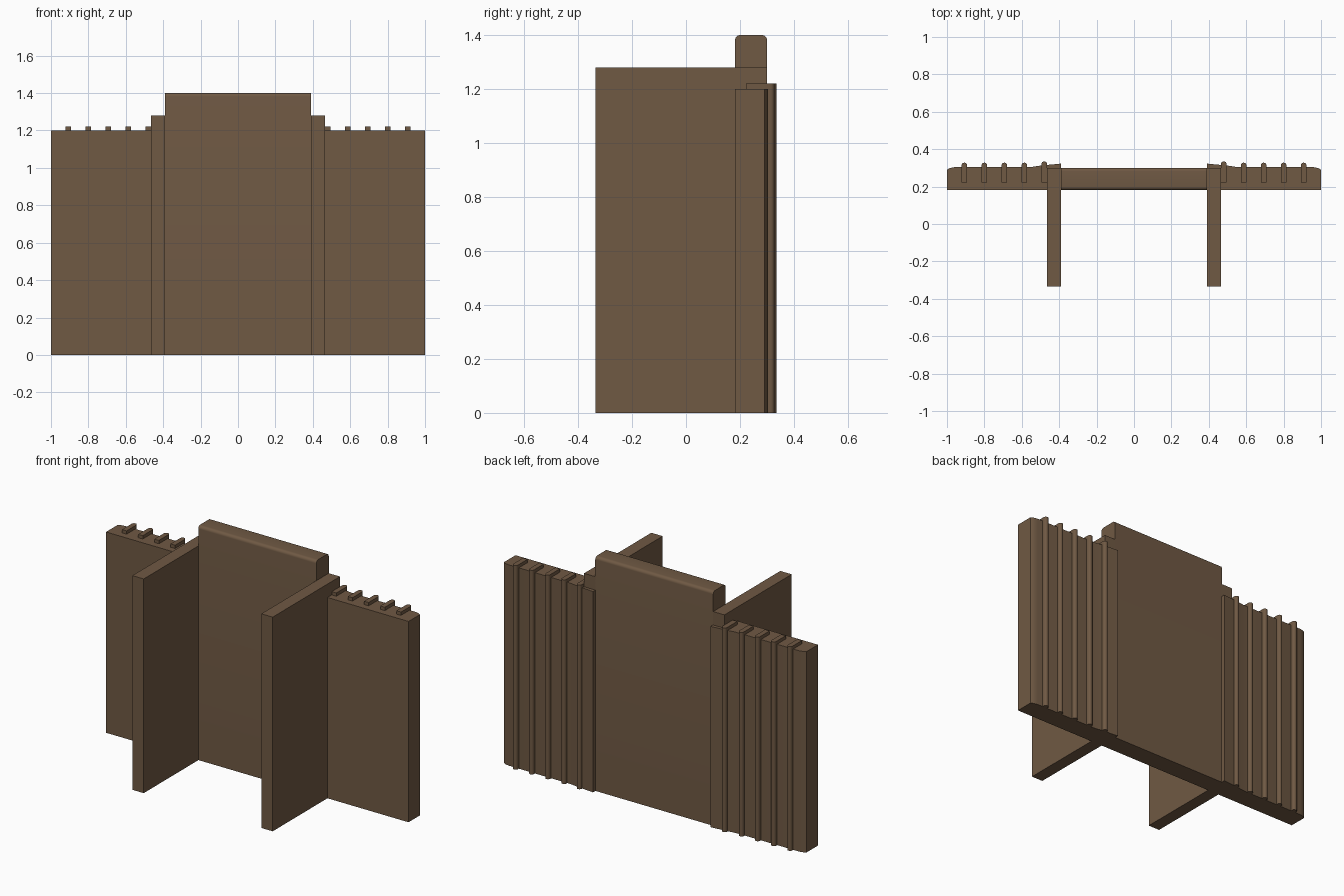
import bpy, bmesh, math

if "Cube" in bpy.data.objects:
    bpy.data.objects.remove(bpy.data.objects["Cube"])

wood = bpy.data.materials.new("brown wood")
wood.diffuse_color = (0.16, 0.10, 0.057, 1)
wood.use_nodes = True
wood.node_tree.nodes["Principled BSDF"].inputs["Base Color"].default_value = wood.diffuse_color


def extrude(name, pts, vec):
    """Closed profile swept along a vector."""
    bm = bmesh.new()
    face = bm.faces.new([bm.verts.new(p) for p in pts])
    top = bmesh.ops.extrude_face_region(bm, geom=[face])["geom"]
    bmesh.ops.translate(bm, vec=vec, verts=[v for v in top if isinstance(v, bmesh.types.BMVert)])
    bmesh.ops.recalc_face_normals(bm, faces=bm.faces)
    me = bpy.data.meshes.new(name)
    bm.to_mesh(me)
    bm.free()
    me.materials.append(wood)
    ob = bpy.data.objects.new(name, me)
    bpy.context.collection.objects.link(ob)
    bpy.context.view_layer.objects.active = ob
    bpy.ops.object.select_all(action='DESELECT')
    ob.select_set(True)
    bpy.ops.object.shade_smooth_by_angle(angle=math.radians(32))
    return ob


def arc(cx, cy, r, a0, a1, n=6):
    return [(cx + r * math.cos(math.radians(a0 + (a1 - a0) * i / n)),
             cy + r * math.sin(math.radians(a0 + (a1 - a0) * i / n))) for i in range(n + 1)]


def upright(name, pts, height, side):
    """Vertical prism from an x, y outline, flipped for the left side."""
    extrude(name, [(side * x, y, 0) for x, y in pts], (0, 0, height))


# Tall centre panel with a rounded top edge
profile = [(0.182, 0), (0.30, 0)] + arc(0.282, 1.382, 0.018, 0, 90) + arc(0.20, 1.382, 0.018, 90, 180)
extrude("centre_panel", [(-0.39, y, z) for y, z in profile], (0.78, 0, 0))

for side, label in ((-1, "left"), (1, "right")):
    # Deep side wall running forward
    upright(label + "_side_wall", [(0.389, -0.335), (0.464, -0.335), (0.464, 0.30), (0.389, 0.30)], 1.28, side)
    # Outer wing panel, thickening towards the centre
    wing = [(0.389, 0.182), (1.0, 0.182), (1.0, 0.29), (0.985, 0.299), (0.96, 0.304),
            (0.59, 0.305), (0.54, 0.306), (0.49, 0.314), (0.44, 0.318), (0.389, 0.323)]
    upright(label + "_wing_panel", wing, 1.20, side)
    # Round-nosed ribs on the back
    for i in range(5):
        x = 0.907 - 0.1068 * i
        tip = 0.335 if i == 4 else 0.328
        rib = [(x - 0.015, 0.222), (x + 0.015, 0.222)] + arc(x, tip - 0.015, 0.015, 0, 180, 8)
        upright(f"{label}_rib_{i + 1}", rib, 1.22, side)
